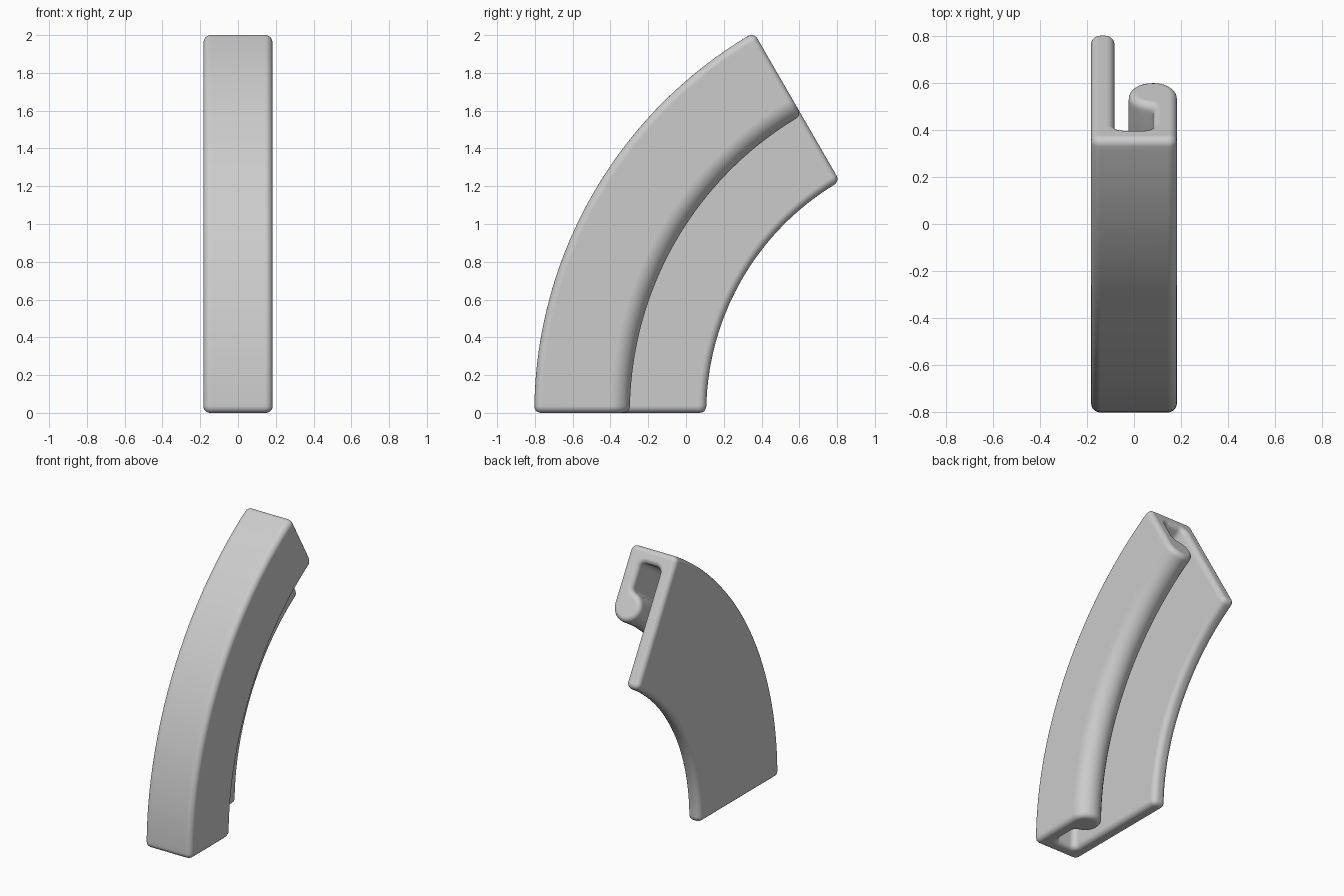
import bpy, bmesh
from math import sin, cos, radians

cube = bpy.data.objects.get("Cube")
if cube:
    bpy.data.objects.remove(cube, do_unlink=True)

OUTER_RADIUS = 2.325   # radius of the outer face of the bend
CENTRE_Y = 1.522       # bend axis lies along x at this y, z = 0
SWEEP = 60             # degrees
STEPS = 40


def arc(cx, cd, r, start, end, n=5):
    """Points of an arc in the section plane (x, depth from outer face)."""
    angles = [radians(start + (end - start) * i / n) for i in range(n + 1)]
    return [(cx + r * cos(a), cd + r * sin(a)) for a in angles]


# Hooked channel section: long wall, outer face, short wall, rounded lip
section = (
    arc(-0.143, 0.04, 0.04, 180, 270)           # outer corners
    + arc(0.143, 0.04, 0.04, 270, 360)
    + arc(0.08, 0.403, 0.103, 0, 257, 18)       # lip bead
    + arc(0.05, 0.2734, 0.03, 77, 0)[1:]        # fillet from bead to short wall
    + arc(0.04, 0.14, 0.04, 0, -90)             # channel floor fillets
    + arc(-0.043, 0.14, 0.04, 270, 180)
    + arc(-0.123, 0.87, 0.04, 0, 90)            # free edge of the long wall
    + arc(-0.143, 0.87, 0.04, 90, 180)
)

# Sweep the section around the bend axis
bm = bmesh.new()
rings = []
for i in range(STEPS + 1):
    t = radians(SWEEP * i / STEPS)
    rings.append([bm.verts.new((x, CENTRE_Y - (OUTER_RADIUS - d) * cos(t),
                                (OUTER_RADIUS - d) * sin(t))) for x, d in section])
count = len(section)
for a, b in zip(rings, rings[1:]):
    for j in range(count):
        k = (j + 1) % count
        bm.faces.new((a[j], a[k], b[k], b[j]))
caps = [bm.faces.new(rings[0]), bm.faces.new(rings[-1])]
bmesh.ops.recalc_face_normals(bm, faces=bm.faces)

# Round the edges of both ends
rim = list({e for f in caps for e in f.edges})
bmesh.ops.bevel(bm, geom=rim, offset=0.035, offset_type='OFFSET', segments=5,
                profile=0.5, affect='EDGES', clamp_overlap=False)
for f in bm.faces:
    f.smooth = True

mesh = bpy.data.meshes.new("curved_channel")
bm.to_mesh(mesh)
bm.free()
channel = bpy.data.objects.new("curved_channel", mesh)
bpy.context.collection.objects.link(channel)

# Keep the broad walls flat in shading
normals = channel.modifiers.new("flat_walls", 'WEIGHTED_NORMAL')
normals.weight = 100

grey = bpy.data.materials.new("light_grey")
grey.use_nodes = True
colour = (0.6, 0.6, 0.6, 1)
grey.diffuse_color = colour
grey.node_tree.nodes["Principled BSDF"].inputs["Base Color"].default_value = colour
mesh.materials.append(grey)
